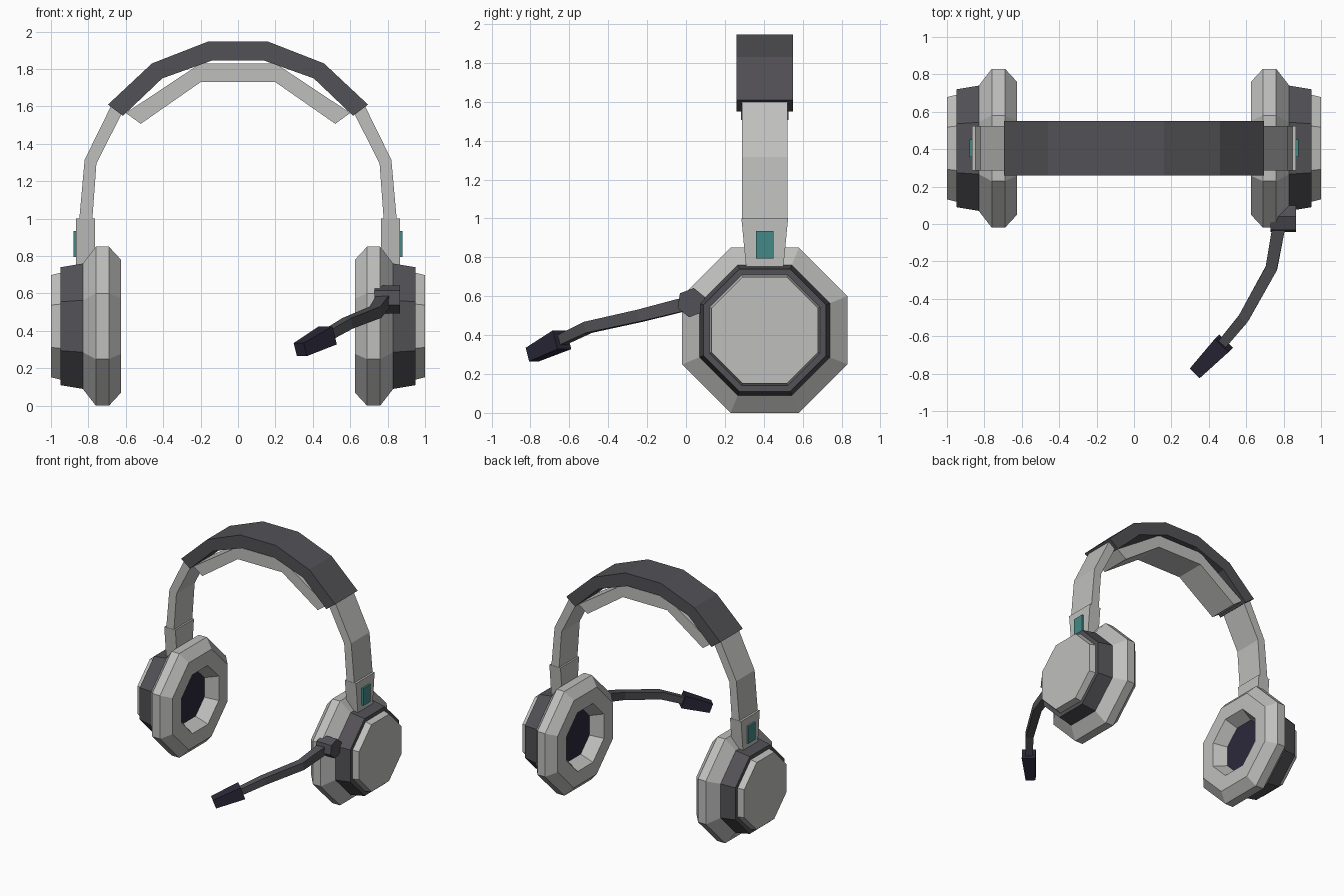
import bpy, bmesh, math
from mathutils import Vector

cube = bpy.data.objects.get("Cube")
if cube:
    bpy.data.objects.remove(cube)

CY, CZ = 0.405, 0.425  # ear cup axis


def material(name, rgb):
    m = bpy.data.materials.new(name)
    m.use_nodes = True
    m.diffuse_color = (*rgb, 1)
    m.node_tree.nodes["Principled BSDF"].inputs["Base Color"].default_value = (*rgb, 1)
    return m


LIGHT = material("light grey", (0.52, 0.52, 0.51))
DARK = material("charcoal", (0.085, 0.082, 0.092))
NAVY = material("dark navy", (0.025, 0.022, 0.042))
TEAL = material("teal", (0.055, 0.25, 0.235))


def loft(name, rings, mat, cap_start=True, cap_end=True):
    """Skin a list of equal-length point rings."""
    bm = bmesh.new()
    loops = [[bm.verts.new(p) for p in ring] for ring in rings]
    for a, b in zip(loops, loops[1:]):
        for i in range(len(a)):
            j = (i + 1) % len(a)
            bm.faces.new((a[i], a[j], b[j], b[i]))
    if cap_start:
        bm.faces.new(loops[0])
    if cap_end:
        bm.faces.new(loops[-1])
    bmesh.ops.recalc_face_normals(bm, faces=bm.faces[:])
    mesh = bpy.data.meshes.new(name)
    bm.to_mesh(mesh)
    bm.free()
    mesh.materials.append(mat)
    obj = bpy.data.objects.new(name, mesh)
    bpy.context.collection.objects.link(obj)
    return obj


def ngon(x, apothem, sides=8, cy=CY, cz=CZ, turn=0.5):
    r = apothem / math.cos(math.pi / sides)
    angles = [2 * math.pi * (i + turn) / sides for i in range(sides)]
    return [(x, cy + r * math.cos(a), cz + r * math.sin(a)) for a in angles]


def lathe(name, profile, mat, side, **caps):
    return loft(name, [ngon(side * x, a) for x, a in profile], mat, **caps)


def strip(name, outer, inner, half, mat, side=1):
    """Band running through matching outer and inner (x, z) points."""
    rings = [[(side * a[0], CY - half, a[1]), (side * a[0], CY + half, a[1]),
              (side * b[0], CY + half, b[1]), (side * b[0], CY - half, b[1])]
             for a, b in zip(outer, inner)]
    return loft(name, rings, mat)


def mirrored(points):
    return points + [(-x, z) for x, z in reversed(points)]


def rod(name, path, radii, mat):
    """Square-section rod along a path."""
    path = [Vector(p) for p in path]
    rings = []
    for i, p in enumerate(path):
        d = (path[min(i + 1, len(path) - 1)] - path[max(i - 1, 0)]).normalized()
        u = d.cross(Vector((0, 0, 1))).normalized()
        v = u.cross(d)
        r = radii[i]
        rings.append([p + u * r * a + v * r * b
                      for a, b in ((1, 1), (-1, 1), (-1, -1), (1, -1))])
    return loft(name, rings, mat)


def box_ring(x0, x1, half, z):
    return [(x0, CY - half, z), (x1, CY - half, z), (x1, CY + half, z), (x0, CY + half, z)]


for side, label in ((1, "left"), (-1, "right")):
    # ear cups
    lathe(label + "_ear_cushion",
          [(0.725, 0.19), (0.625, 0.24), (0.625, 0.355), (0.69, 0.425),
           (0.76, 0.425), (0.83, 0.335)], LIGHT, side, cap_start=False)
    lathe(label + "_speaker_panel", [(0.722, 0.195), (0.74, 0.195)], NAVY, side)
    lathe(label + "_cup_shell", [(0.82, 0.335), (0.83, 0.335), (0.95, 0.315)], DARK, side)
    lathe(label + "_cup_cap", [(0.94, 0.285), (0.952, 0.285), (1.0, 0.273)], LIGHT, side)
    # yoke, indicator and arm
    loft(label + "_yoke", [box_ring(side * 0.765, side * 0.865, 0.095, 0.74),
                           box_ring(side * 0.765, side * 0.865, 0.12, 1.0)], LIGHT)
    loft(label + "_indicator", [box_ring(side * 0.86, side * 0.88, 0.046, 0.795),
                                box_ring(side * 0.86, side * 0.88, 0.046, 0.935)], TEAL)
    strip(label + "_band_arm",
          [(0.85, 0.98), (0.82, 1.315), (0.675, 1.61)],
          [(0.78, 0.98), (0.757, 1.295), (0.615, 1.575)], 0.118, LIGHT, side)

# headband
strip("headband_cover", mirrored([(0.695, 1.61), (0.46, 1.83), (0.16, 1.947)]),
      mirrored([(0.615, 1.55), (0.405, 1.75), (0.14, 1.845)]), 0.145, DARK)
strip("headband_padding", mirrored([(0.6, 1.565), (0.2, 1.83)]),
      mirrored([(0.52, 1.507), (0.2, 1.73)]), 0.122, LIGHT)

# microphone
loft("microphone_hub", [ngon(0.73, 0.066, 6, 0.028, 0.567, 0.35),
                        ngon(0.865, 0.066, 6, 0.028, 0.567, 0.35)], DARK)
rod("microphone_boom",
    [(0.79, 0.03, 0.565), (0.77, -0.04, 0.55), (0.735, -0.235, 0.5),
     (0.585, -0.505, 0.44), (0.465, -0.65, 0.37)],
    [0.034, 0.034, 0.031, 0.029, 0.026], DARK)
rod("microphone_tip", [(0.48, -0.638, 0.376), (0.333, -0.79, 0.3)], [0.051, 0.037], NAVY)
